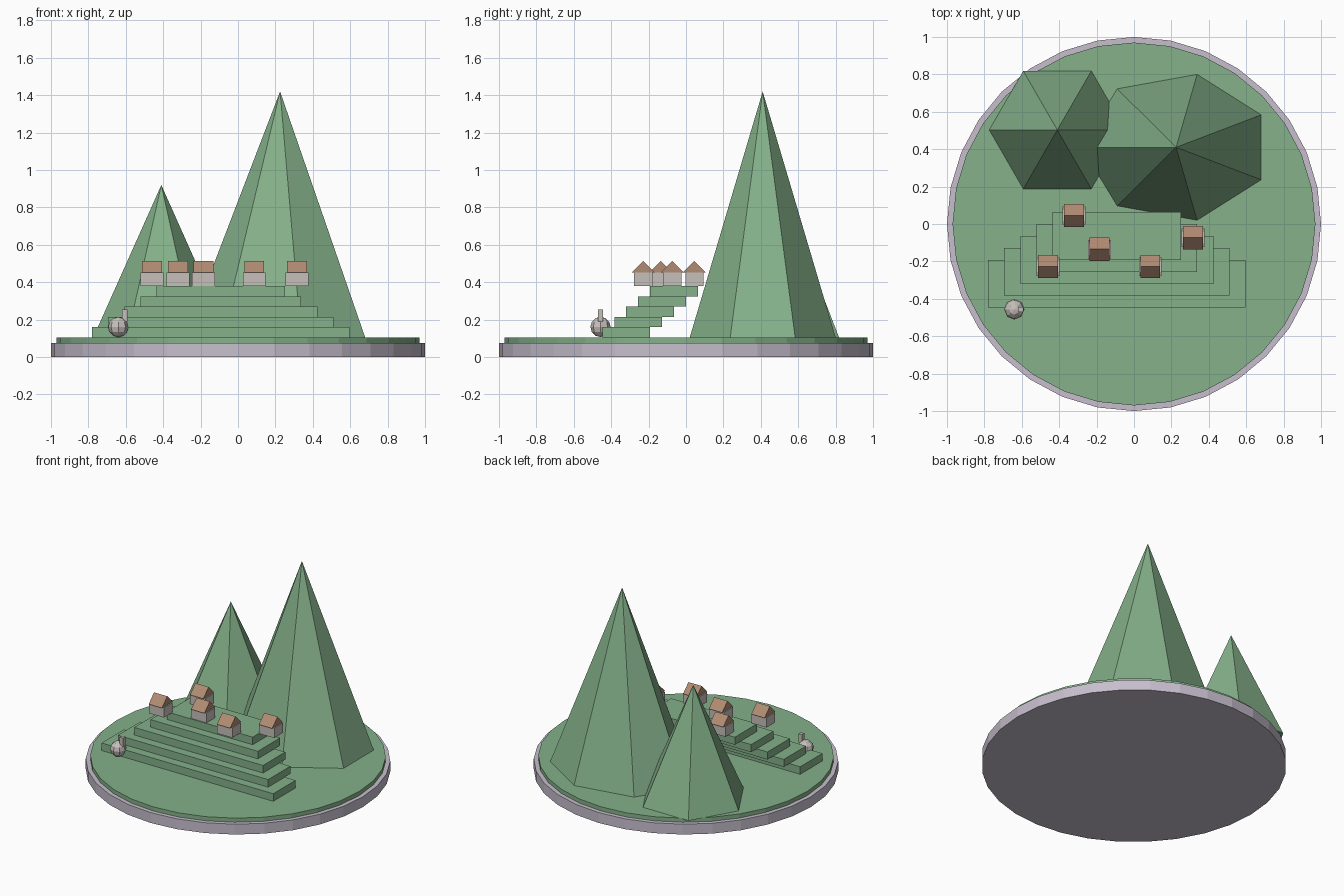
import bpy
import bmesh
from math import pi
from mathutils import Matrix

cube = bpy.data.objects.get("Cube")
if cube:
    bpy.data.objects.remove(cube)


def material(name, colour):
    mat = bpy.data.materials.new(name)
    mat.use_nodes = True
    mat.diffuse_color = (*colour, 1)
    mat.node_tree.nodes["Principled BSDF"].inputs["Base Color"].default_value = (*colour, 1)
    return mat


GRASS = material("grass green", (0.235, 0.44, 0.255))
STONE = material("pale lavender stone", (0.57, 0.52, 0.61))
WALL = material("warm grey", (0.57, 0.53, 0.50))
ROOF = material("clay brown", (0.44, 0.26, 0.17))


def finish(name, bm, mat):
    bmesh.ops.recalc_face_normals(bm, faces=bm.faces[:])
    mesh = bpy.data.meshes.new(name)
    bm.to_mesh(mesh)
    bm.free()
    mesh.materials.append(mat)
    obj = bpy.data.objects.new(name, mesh)
    bpy.context.collection.objects.link(obj)
    return obj


def cone(name, mat, x, y, z0, z1, rx, ry, sides, top=0.0):
    """Upright cone or cylinder with one corner pointing to the back."""
    bm = bmesh.new()
    place = (Matrix.Translation((x, y, (z0 + z1) / 2))
             @ Matrix.Diagonal((rx, ry, z1 - z0, 1))
             @ Matrix.Rotation(pi / 2, 4, "Z"))
    bmesh.ops.create_cone(bm, cap_ends=True, segments=sides, radius1=1,
                          radius2=top, depth=1, matrix=place)
    return finish(name, bm, mat)


def box(name, mat, x, y, z0, z1, width, depth):
    bm = bmesh.new()
    place = (Matrix.Translation((x, y, (z0 + z1) / 2))
             @ Matrix.Diagonal((width, depth, z1 - z0, 1)))
    bmesh.ops.create_cube(bm, size=1, matrix=place)
    return finish(name, bm, mat)


def gable(name, mat, x, y, z0, z1, width, depth):
    """Triangular prism with its ridge along x."""
    bm = bmesh.new()
    profile = [(-depth / 2, z0), (depth / 2, z0), (0, z1)]
    face = bm.faces.new([bm.verts.new((x - width / 2, y + dy, z)) for dy, z in profile])
    ext = bmesh.ops.extrude_face_region(bm, geom=[face], use_keep_orig=True)
    verts = [v for v in ext["geom"] if isinstance(v, bmesh.types.BMVert)]
    bmesh.ops.translate(bm, verts=verts, vec=(width, 0, 0))
    return finish(name, bm, mat)


# Round base and meadow
GROUND = 0.105
cone("stone_base", STONE, 0, 0, 0, 0.075, 1, 1, 32, top=1)
cone("meadow", GRASS, 0, 0, 0.075, GROUND, 0.97, 0.97, 32, top=1)

# Mountains
cone("tall_mountain", GRASS, 0.225, 0.41, GROUND, 1.42, 0.505, 0.40, 7)
cone("small_mountain", GRASS, -0.41, 0.503, GROUND, 0.92, 0.364, 0.364, 6)

# Terraces, each narrower and set further back
STEP = 0.055
for i in range(5):
    z = GROUND + i * STEP
    box(f"terrace_{i + 1}", GRASS, -0.092, -0.32 + i * 0.064, z, z + STEP,
        1.376 - i * 0.172, 0.255)

# Houses on the level of the top terrace
FLOOR = GROUND + 5 * STEP
houses = [(-0.46, -0.228), (-0.32, 0.045), (-0.185, -0.135), (0.087, -0.228), (0.315, -0.073)]
for i, (x, y) in enumerate(houses, 1):
    box(f"house_walls_{i}", WALL, x, y, FLOOR, 0.452, 0.122, 0.098)
    gable(f"house_roof_{i}", ROOF, x, y, 0.452, 0.514, 0.106, 0.124)

# Grazing animal: round body and upright neck
bm = bmesh.new()
bmesh.ops.create_uvsphere(bm, u_segments=8, v_segments=6, radius=0.054,
                          matrix=Matrix.Translation((-0.64, -0.457, 0.161)))
finish("animal_body", bm, WALL)
box("animal_neck", WALL, -0.605, -0.457, 0.19, 0.254, 0.028, 0.026)
